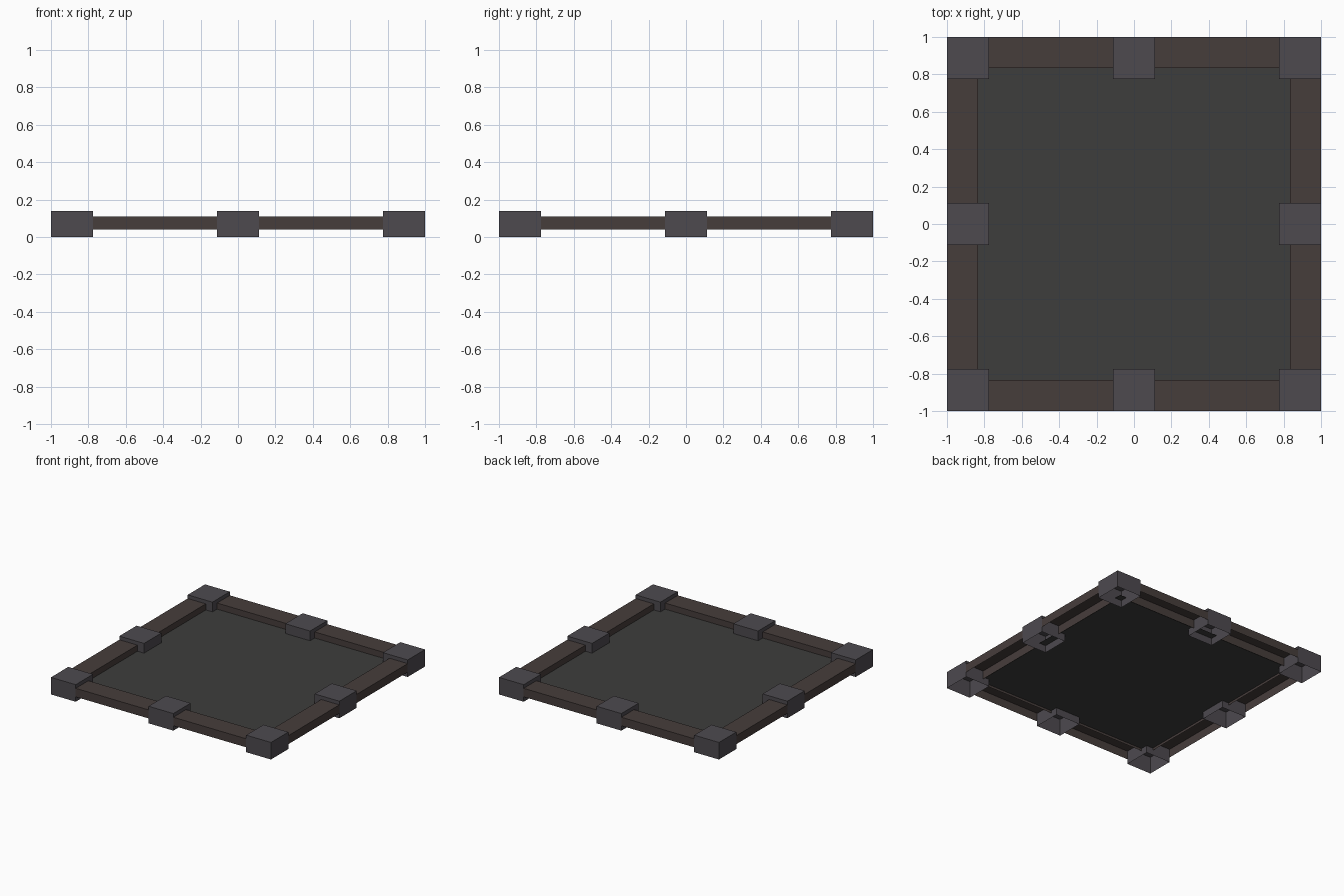
import bpy, bmesh
from math import pi
from mathutils import Matrix, Vector

if "Cube" in bpy.data.objects:
    bpy.data.objects.remove(bpy.data.objects["Cube"])

H = 1.0        # half width of the tile
B = 0.225      # block width
RAIL_W = 0.165 # rail width


def material(name, rgb):
    m = bpy.data.materials.new(name)
    m.diffuse_color = (*rgb, 1)
    m.use_nodes = True
    m.node_tree.nodes["Principled BSDF"].inputs["Base Color"].default_value = m.diffuse_color
    return m


block_mat = material("dark_stone", (0.075, 0.068, 0.078))
rail_mat = material("weathered_beam", (0.062, 0.047, 0.044))
floor_mat = material("floor_grey", (0.048, 0.048, 0.046))


def shell(name, lo, hi, mat, turn=0, skip=((0, 0, -1),)):
    """Box from lo to hi, turned about z, without the faces listed in skip."""
    lo, hi = Vector(lo), Vector(hi)
    bm = bmesh.new()
    bmesh.ops.create_cube(bm, size=1)
    bm.normal_update()
    gone = [f for f in bm.faces if any(f.normal.dot(Vector(s)) > 0.9 for s in skip)]
    bmesh.ops.delete(bm, geom=gone, context='FACES')
    size = hi - lo
    for v in bm.verts:
        v.co = Vector([lo[i] + (v.co[i] + 0.5) * size[i] for i in range(3)])
    bmesh.ops.transform(bm, matrix=Matrix.Rotation(turn, 4, 'Z'), verts=bm.verts)
    me = bpy.data.meshes.new(name)
    bm.to_mesh(me)
    bm.free()
    me.materials.append(mat)
    ob = bpy.data.objects.new(name, me)
    bpy.context.collection.objects.link(ob)
    return ob


# One side per quarter turn: corner block, middle block, two rails
hollow_ends = ((0, 0, -1), (1, 0, 0), (-1, 0, 0))
for i, side in enumerate(("front", "right", "back", "left")):
    t = i * pi / 2
    shell(side + "_corner_block", (-H, -H, 0), (-H + B, -H + B, 0.14), block_mat, t)
    shell(side + "_middle_block", (-B / 2, -H, 0), (B / 2, -H + B, 0.14), block_mat, t)
    for label, x0, x1 in (("a", -H + B, -B / 2), ("b", B / 2, H - B)):
        shell(f"{side}_rail_{label}", (x0, -H, 0.04), (x1, -H + RAIL_W, 0.11),
              rail_mat, t, hollow_ends)

# Flat floor panel inside the frame
R = H - RAIL_W
me = bpy.data.meshes.new("floor_panel")
me.from_pydata([(-R, -R, 0.06), (R, -R, 0.06), (R, R, 0.06), (-R, R, 0.06)], [], [(0, 1, 2, 3)])
me.materials.append(floor_mat)
bpy.context.collection.objects.link(bpy.data.objects.new("floor_panel", me))
